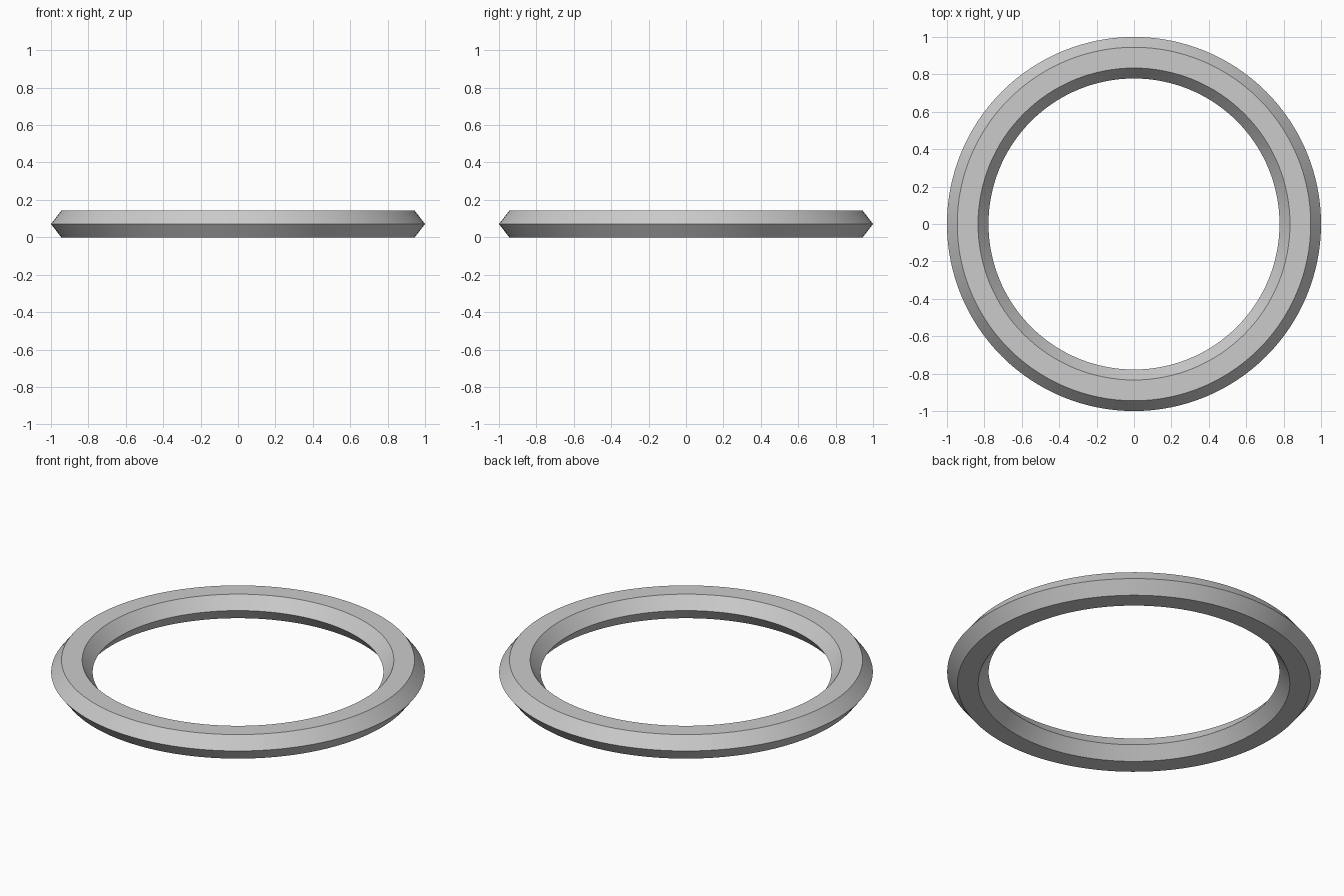
import bpy, bmesh
from math import cos, sin, tau, radians

if "Cube" in bpy.data.objects:
    bpy.data.objects.remove(bpy.data.objects["Cube"])

SEGMENTS = 128

# Flattened hexagonal cross-section: (radius, height)
profile = [(1.0, 0.071), (0.945, 0.142), (0.834, 0.142),
           (0.778, 0.071), (0.834, 0.0), (0.945, 0.0)]

# Sweep the section around the z axis
bm = bmesh.new()
rings = []
for i in range(SEGMENTS):
    a = tau * i / SEGMENTS
    rings.append([bm.verts.new((r * cos(a), r * sin(a), z)) for r, z in profile])
n = len(profile)
for i in range(SEGMENTS):
    this, after = rings[i], rings[(i + 1) % SEGMENTS]
    for j in range(n):
        k = (j + 1) % n
        bm.faces.new((this[j], after[j], after[k], this[k]))
bmesh.ops.recalc_face_normals(bm, faces=bm.faces)

mesh = bpy.data.meshes.new("hexagonal_ring")
bm.to_mesh(mesh)
bm.free()
ring = bpy.data.objects.new("hexagonal_ring", mesh)
bpy.context.collection.objects.link(ring)

# Smooth around the ring, crisp along the section corners
bpy.context.view_layer.objects.active = ring
ring.select_set(True)
bpy.ops.object.shade_smooth_by_angle(angle=radians(30))
